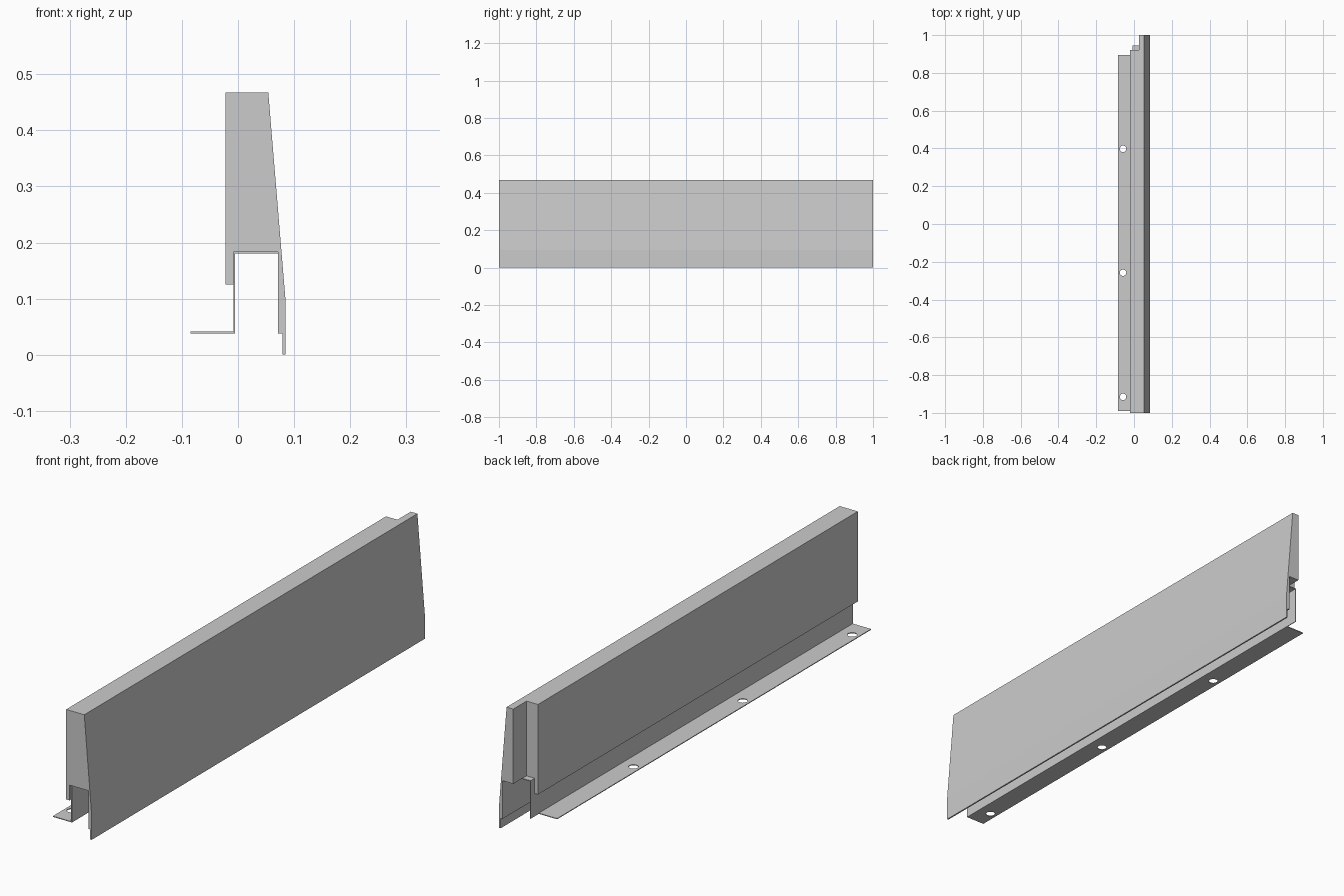
import bpy, bmesh
from mathutils import Matrix

if "Cube" in bpy.data.objects:
    bpy.data.objects.remove(bpy.data.objects["Cube"])


def prism(name, profile, y0, y1):
    """Extrude an x-z profile along y."""
    bm = bmesh.new()
    face = bm.faces.new([bm.verts.new((x, y0, z)) for x, z in profile])
    ext = bmesh.ops.extrude_face_region(bm, geom=[face])
    verts = [v for v in ext["geom"] if isinstance(v, bmesh.types.BMVert)]
    bmesh.ops.translate(bm, verts=verts, vec=(0, y1 - y0, 0))
    bmesh.ops.recalc_face_normals(bm, faces=bm.faces)
    return finish(name, bm)


def finish(name, bm):
    mesh = bpy.data.meshes.new(name)
    bm.to_mesh(mesh)
    bm.free()
    obj = bpy.data.objects.new(name, mesh)
    bpy.context.collection.objects.link(obj)
    return obj


def cut(obj, cutter):
    """Subtract the cutter and discard it."""
    mod = obj.modifiers.new("cut", "BOOLEAN")
    mod.operation = "DIFFERENCE"
    mod.solver = "EXACT"
    mod.object = cutter
    cutter.hide_render = True
    bpy.context.view_layer.objects.active = obj
    bpy.ops.object.modifier_apply(modifier=mod.name)
    bpy.data.objects.remove(cutter)


# Solid panel with sloped front and hanging skirt
panel = prism("panel", [
    (-0.022, 0.467), (0.054, 0.467), (0.085, 0.093), (0.085, 0.0),
    (0.079, 0.0), (0.079, 0.038), (0.071, 0.038), (0.071, 0.183),
    (-0.008, 0.183), (-0.008, 0.125), (-0.022, 0.125)], -1, 1)

# Overlap notch at the far end of the panel
cut(panel, prism("notch_cutter", [
    (-0.1, 0.1), (0.026, 0.1), (0.026, 0.6), (-0.1, 0.6)], 0.92, 1.1))

# Thin bent liner: shelf under the panel and rear wall
prism("liner", [
    (0.071, 0.183), (-0.008, 0.183), (-0.008, 0.038),
    (-0.005, 0.038), (-0.005, 0.180), (0.071, 0.180)], -0.99, 0.945)

# Fixing flange along the bottom of the liner
flange = prism("fixing_flange", [
    (-0.085, 0.038), (-0.008, 0.038), (-0.008, 0.041), (-0.085, 0.041)],
    -0.99, 0.895)

# Screw holes
bm = bmesh.new()
for y in (-0.915, -0.258, 0.398):
    bmesh.ops.create_cone(bm, cap_ends=True, segments=32, radius1=0.017,
                          radius2=0.017, depth=0.1,
                          matrix=Matrix.Translation((-0.058, y, 0.04)))
cut(flange, finish("hole_cutters", bm))
